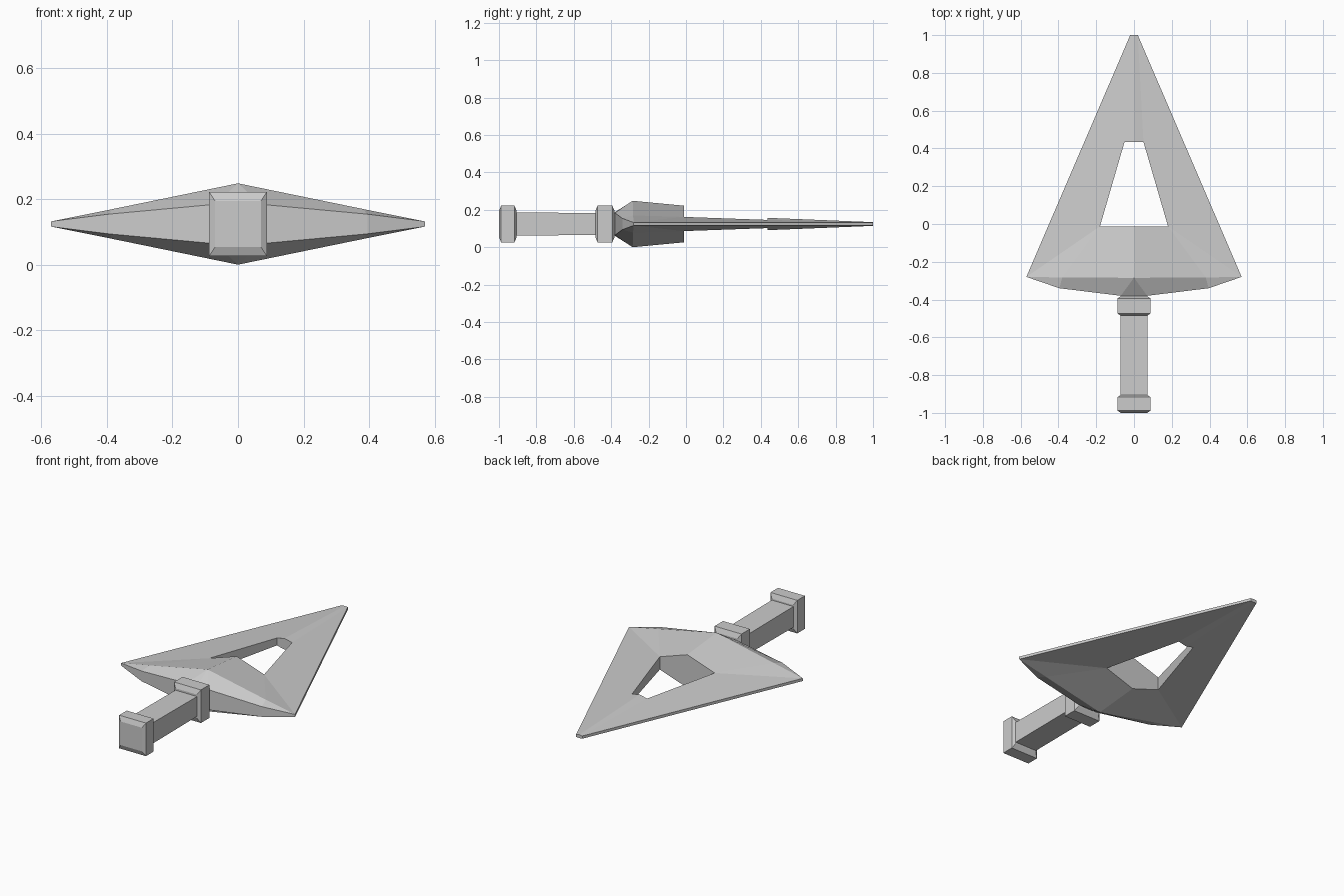
import bpy, bmesh

if "Cube" in bpy.data.objects:
    bpy.data.objects.remove(bpy.data.objects["Cube"])

MID = 0.124  # height of the symmetry plane
grey = bpy.data.materials.new("light_grey")
grey.diffuse_color = (0.6, 0.6, 0.6, 1)
grey.use_nodes = True
grey.node_tree.nodes["Principled BSDF"].inputs["Base Color"].default_value = grey.diffuse_color


def add_object(name, bm):
    bmesh.ops.recalc_face_normals(bm, faces=bm.faces)
    mesh = bpy.data.meshes.new(name)
    bm.to_mesh(mesh)
    bm.free()
    mesh.materials.append(grey)
    ob = bpy.data.objects.new(name, mesh)
    ob.location.z = MID
    bpy.context.collection.objects.link(ob)
    return ob


# Blade: one quarter (x > 0, upper half), mirrored across x and z
points = {
    "ridge": (0, -0.285, 0.124), "ridge_mid": (0.38, -0.283, 0.046),
    "wing": (0.57, -0.28, 0.008),
    "hole_back": (0, -0.012, 0.098), "hole_corner": (0.18, -0.012, 0.038),
    "hole_tip": (0.05, 0.435, 0.022), "hole_front": (0, 0.435, 0.033),
    "tip": (0, 1, 0.010), "tip_side": (0.02, 1, 0.008),
    "heel": (0, -0.385, 0.06), "heel_side": (0.07, -0.38, 0.06),
    "heel_mid": (0.395, -0.34, 0.030),
}
faces = [
    "ridge ridge_mid hole_corner hole_back",
    "ridge_mid wing hole_corner",
    "wing tip_side hole_tip hole_corner",
    "hole_tip tip_side tip hole_front",
    "ridge heel heel_side",
    "ridge heel_side heel_mid ridge_mid",
    "ridge_mid heel_mid wing",
]
outline = "heel heel_side heel_mid wing tip_side tip".split()
hole = "hole_back hole_corner hole_tip hole_front".split()

bm = bmesh.new()
top = {k: bm.verts.new(p) for k, p in points.items()}
mid = {k: bm.verts.new((points[k][0], points[k][1], 0)) for k in outline + hole}
for f in faces:
    bm.faces.new([top[k] for k in f.split()])
for chain in (outline, hole[::-1]):  # outer edge and hole walls
    for a, b in zip(chain, chain[1:]):
        bm.faces.new((top[a], top[b], mid[b], mid[a]))
blade = add_object("blade", bm)
mirror = blade.modifiers.new("mirror", "MIRROR")
mirror.use_axis = (True, False, True)


# Handle parts: lofted rectangles along y, given as (y, half width, half height)
def loft(name, sections):
    bm = bmesh.new()
    rings = [[bm.verts.new((sx * w, y, sz * h))
              for sx, sz in ((-1, -1), (1, -1), (1, 1), (-1, 1))]
             for y, w, h in sections]
    for a, b in zip(rings, rings[1:]):
        for i in range(4):
            j = (i + 1) % 4
            bm.faces.new((a[i], a[j], b[j], b[i]))
    bm.faces.new(rings[0])
    bm.faces.new(rings[-1])
    return add_object(name, bm)


def collar(name, y0, y1):
    loft(name, [(y0, 0.07, 0.07), (y0 + 0.012, 0.088, 0.098),
                (y1 - 0.012, 0.088, 0.098), (y1, 0.07, 0.07)])


loft("grip", [(-0.95, 0.071, 0.062), (-0.37, 0.071, 0.058)])
collar("pommel", -1.0, -0.905)
collar("guard", -0.485, -0.382)
